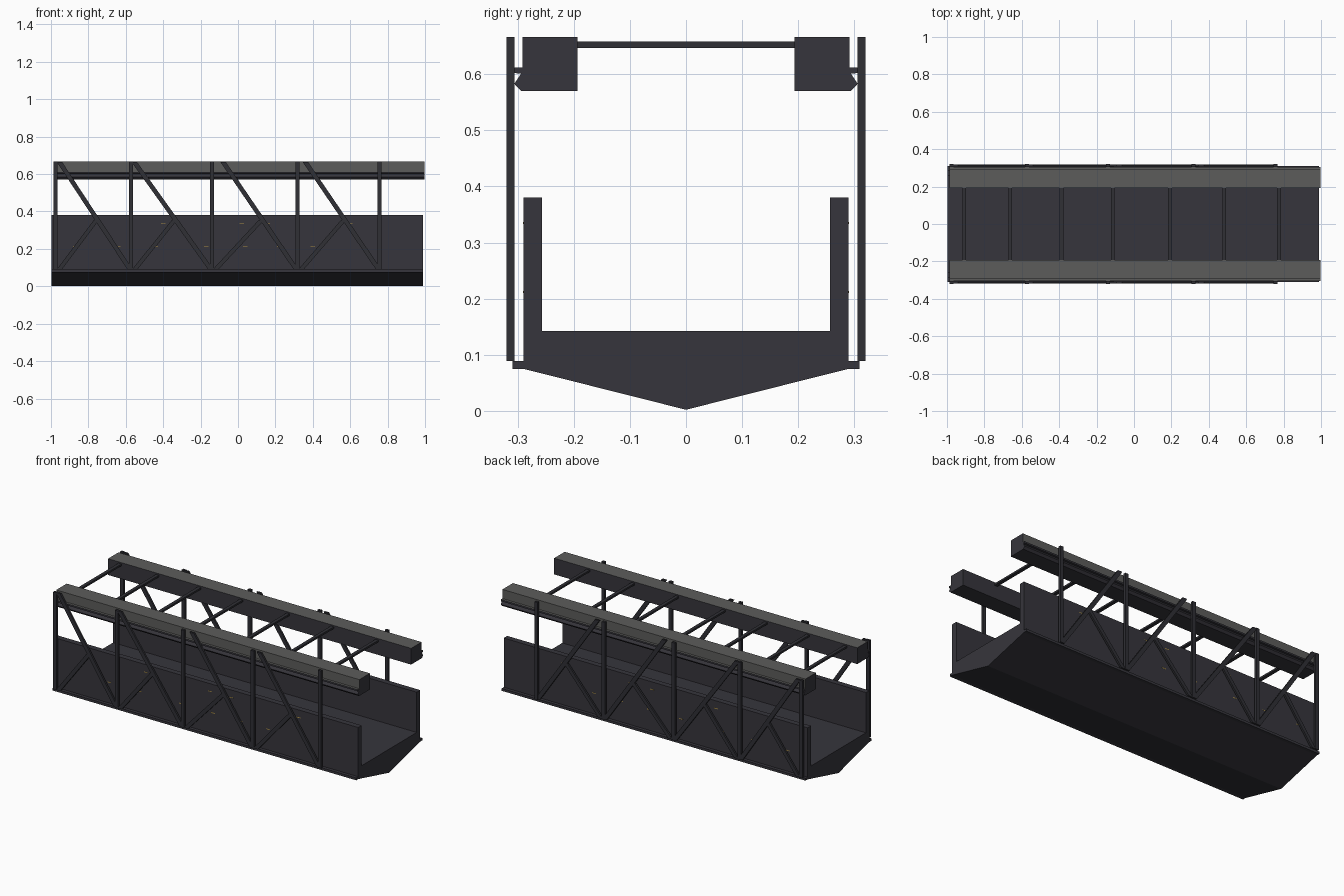
import bpy, bmesh, math
from mathutils import Vector

if "Cube" in bpy.data.objects:
    bpy.data.objects.remove(bpy.data.objects["Cube"])


def material(name, col):
    m = bpy.data.materials.new(name)
    m.diffuse_color = (*col, 1)
    m.use_nodes = True
    m.node_tree.nodes["Principled BSDF"].inputs["Base Color"].default_value = m.diffuse_color
    return m


DARK = material("dark_steel", (0.037, 0.036, 0.045))
BAR = material("bar_steel", (0.029, 0.029, 0.035))
GREY = material("worn_grey", (0.107, 0.107, 0.105))
GOLD = material("gold_fleck", (0.45, 0.30, 0.06))


def finish(bm, name, mats):
    bmesh.ops.recalc_face_normals(bm, faces=bm.faces[:])
    me = bpy.data.meshes.new(name)
    bm.to_mesh(me)
    bm.free()
    for m in mats:
        me.materials.append(m)
    ob = bpy.data.objects.new(name, me)
    bpy.context.collection.objects.link(ob)
    return ob


def extrude_x(name, profile, x0, x1, mats):
    """Extrude a (y, z) outline along x."""
    bm = bmesh.new()
    a = [bm.verts.new((x0, y, z)) for y, z in profile]
    b = [bm.verts.new((x1, y, z)) for y, z in profile]
    n = len(profile)
    bm.faces.new(a)
    bm.faces.new(b[::-1])
    for i in range(n):
        bm.faces.new((a[i], a[(i + 1) % n], b[(i + 1) % n], b[i]))
    return finish(bm, name, mats)


def box(name, x0, x1, y0, y1, z0, z1, mat):
    return extrude_x(name, [(y0, z0), (y1, z0), (y1, z1), (y0, z1)], x0, x1, [mat])


def side_bar(name, p, q, w, y0, y1):
    """Flat bar between two (x, z) points with level ends."""
    d = Vector((q[0] - p[0], q[1] - p[1]))
    h = w / 2 * d.length / abs(d.y)
    pts = [(p[0] - h, p[1]), (p[0] + h, p[1]), (q[0] + h, q[1]), (q[0] - h, q[1])]
    bm = bmesh.new()
    a = [bm.verts.new((x, y0, z)) for x, z in pts]
    b = [bm.verts.new((x, y1, z)) for x, z in pts]
    bm.faces.new(a)
    bm.faces.new(b[::-1])
    for i in range(4):
        j = (i + 1) % 4
        bm.faces.new((a[i], a[j], b[j], b[i]))
    return finish(bm, name, [BAR])


# Trough-shaped deck with V underside and side walls
half = [(0.29, 0.075), (0.29, 0.38), (0.257, 0.38), (0.257, 0.142)]
extrude_x("deck", [(0, 0.002)] + half + [(-y, z) for y, z in half[::-1]], -0.998, 0.99, [DARK])

beam_profile = [(0.193, 0.57), (0.294, 0.57), (0.306, 0.583), (0.294, 0.601),
                (0.306, 0.602), (0.306, 0.612), (0.291, 0.612), (0.291, 0.666),
                (0.193, 0.666)]
posts = [-0.975, -0.572, -0.14, 0.317, 0.757]
long_tops = [-0.955, -0.555, -0.08, 0.36]

for s, side in ((-1, "front"), (1, "back")):
    # Ledge carrying the truss
    box(side + "_ledge", -0.998, 0.99, *sorted((s * 0.285, s * 0.309)), 0.075, 0.089, DARK)

    # Upper beam, worn grey on its top and upper outer face
    beam = extrude_x(side + "_beam", [(s * y, z) for y, z in beam_profile], -0.986, 0.998, [DARK, GREY])
    for f in beam.data.polygons:
        outer = f.normal.y * s > 0.9 and f.center.z > 0.62
        if (f.normal.z > 0.9 and f.center.z > 0.6) or outer:
            f.material_index = 1

    # Posts, long diagonals and short braces
    y0, y1 = sorted((s * 0.306, s * 0.32))
    for i, x in enumerate(posts):
        side_bar(f"{side}_post_{i}", (x, 0.089), (x, 0.666), 0.021, y0, y1)
    d0, d1 = sorted((s * 0.307, s * 0.318))
    for i, t in enumerate(long_tops):
        foot = (posts[i + 1] - 0.005, 0.09)
        top = (t, 0.665)
        side_bar(f"{side}_diagonal_{i}", foot, top, 0.024, d0, d1)
        k = (0.355 - 0.09) / 0.575
        meet = (foot[0] + (top[0] - foot[0]) * k - 0.005, 0.355)
        side_bar(f"{side}_brace_{i}", (posts[i] + 0.02, 0.09), meet, 0.022, d0, d1)

    # Tiny gold flecks on the wall
    g0, g1 = sorted((s * 0.289, s * 0.2905))
    flecks = [(x, 0.212) for x in (-0.87, -0.64, -0.44, -0.17, 0.04, 0.22, 0.40)]
    flecks += [(x, 0.335) for x in (-0.40, 0.02, 0.16, 0.60)]
    for i, (x, z) in enumerate(flecks):
        box(f"{side}_fleck_{i}", x - 0.012, x + 0.012, g0, g1, z - 0.002, z + 0.002, GOLD)

# Cross bars joining the upper beams
for i, x in enumerate((-0.908, -0.662, -0.387, -0.113, 0.193, 0.482, 0.775)):
    box(f"cross_bar_{i}", x - 0.01, x + 0.01, -0.2, 0.2, 0.647, 0.658, BAR)
